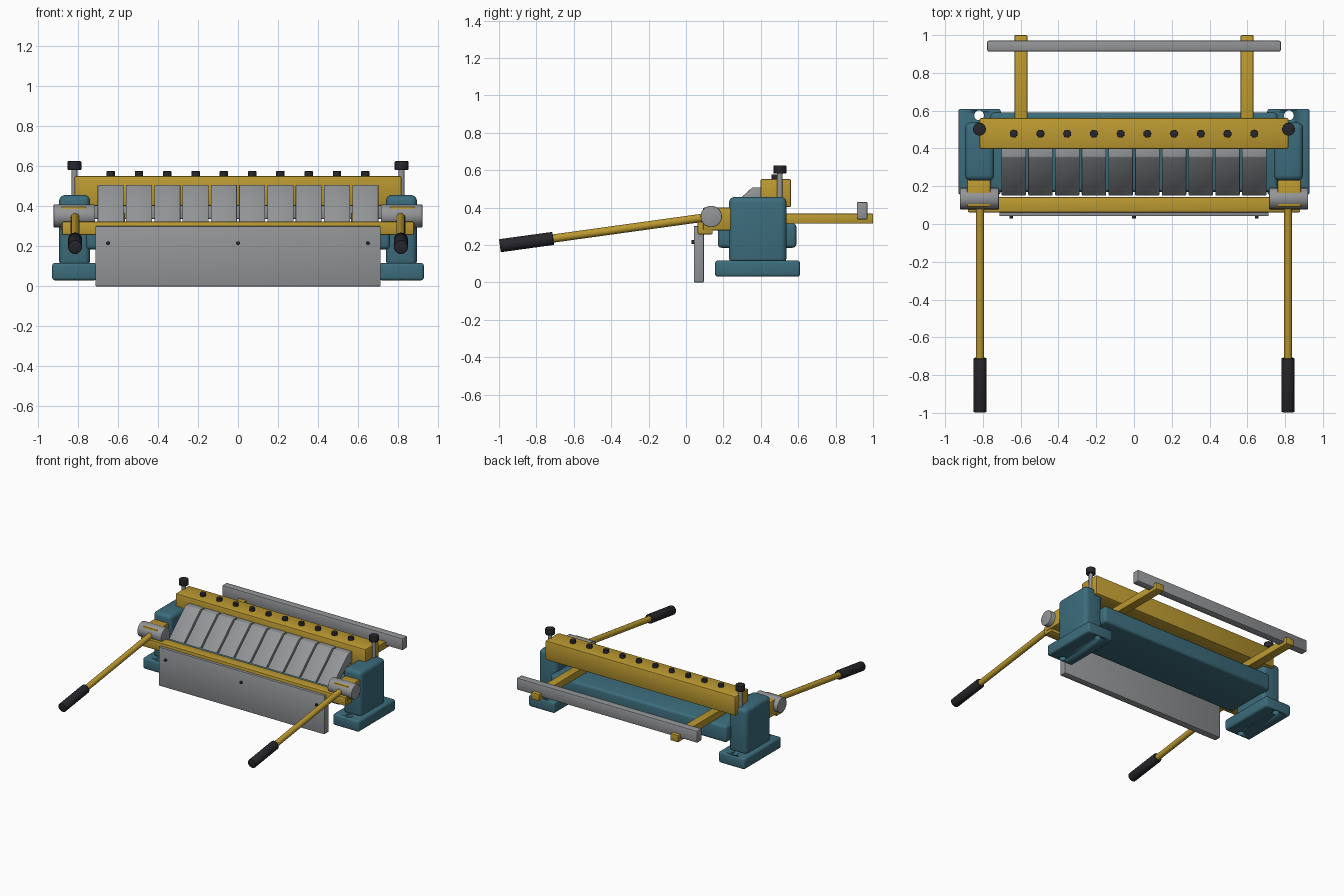
import bpy, bmesh, math
from mathutils import Vector

if "Cube" in bpy.data.objects:
    bpy.data.objects.remove(bpy.data.objects["Cube"])


def material(name, color):
    m = bpy.data.materials.new(name)
    m.diffuse_color = (*color, 1)
    m.use_nodes = True
    m.node_tree.nodes["Principled BSDF"].inputs["Base Color"].default_value = m.diffuse_color
    return m


TEAL = material("teal_paint", (0.045, 0.15, 0.2))
GOLD = material("yellow_paint", (0.5, 0.32, 0.03))
BLACK = material("black", (0.02, 0.02, 0.025))
STEEL = material("steel", (0.29, 0.3, 0.31))


def finish(name, bm, mat, bevel=0.0, segments=2):
    if bevel:
        edges = [e for e in bm.edges if e.calc_face_angle(0) > 0.6]
        bmesh.ops.bevel(bm, geom=edges, offset=bevel, segments=segments,
                        profile=0.5, affect='EDGES', clamp_overlap=True)
    bmesh.ops.recalc_face_normals(bm, faces=bm.faces)
    me = bpy.data.meshes.new(name)
    bm.to_mesh(me)
    bm.free()
    ob = bpy.data.objects.new(name, me)
    bpy.context.collection.objects.link(ob)
    if mat:
        me.materials.append(mat)
    bpy.ops.object.select_all(action='DESELECT')
    ob.select_set(True)
    bpy.context.view_layer.objects.active = ob
    bpy.ops.object.shade_smooth_by_angle(angle=math.radians(35))
    return ob


def box(name, x, y, z, mat, bevel=0.006, segments=2):
    bm = bmesh.new()
    bmesh.ops.create_cube(bm, size=1)
    for v in bm.verts:
        v.co = [(a + b) / 2 + c * (b - a) for (a, b), c in zip((x, y, z), v.co)]
    return finish(name, bm, mat, bevel, segments)


def rod(name, p, q, r, mat, sides=24, bevel=0.0):
    p, q = Vector(p), Vector(q)
    bm = bmesh.new()
    bmesh.ops.create_cone(bm, cap_ends=True, segments=sides, radius1=r, radius2=r,
                          depth=(q - p).length)
    if bevel:
        rim = [e for e in bm.edges if e.calc_face_angle(0) > 1]
        bmesh.ops.bevel(bm, geom=rim, offset=bevel, segments=2, profile=0.5, affect='EDGES')
    turn = (q - p).to_track_quat('Z', 'Y').to_matrix().to_4x4()
    bmesh.ops.transform(bm, matrix=turn, verts=bm.verts)
    bmesh.ops.translate(bm, vec=(p + q) / 2, verts=bm.verts)
    return finish(name, bm, mat)


def prism(name, profile, x0, x1, mat, bevel):
    bm = bmesh.new()
    face = bm.faces.new([bm.verts.new((x0, y, z)) for y, z in profile])
    ext = bmesh.ops.extrude_face_region(bm, geom=[face])
    bmesh.ops.translate(bm, vec=(x1 - x0, 0, 0),
                        verts=[g for g in ext['geom'] if isinstance(g, bmesh.types.BMVert)])
    return finish(name, bm, mat, bevel)


def cut_hole(ob, x, y):
    cutter = rod("hole_cutter", (x, y, -0.1), (x, y, 0.3), 0.026, None, 20)
    cutter.hide_render = True
    mod = ob.modifiers.new("hole", 'BOOLEAN')
    mod.object = cutter
    mod.solver = 'EXACT'
    bpy.context.view_layer.objects.active = ob
    bpy.ops.object.modifier_apply(modifier=mod.name)
    bpy.data.objects.remove(cutter)


for side, s in (("left", -1), ("right", 1)):
    def span(a, b):
        return tuple(sorted((s * a, s * b)))
    X = s * 0.815

    # Foot with two bolt holes, and post
    foot = box(side + "_foot", span(0.705, 0.93), (0.155, 0.61), (0.03, 0.117), TEAL, 0.015, 3)
    cut_hole(foot, s * 0.82, 0.575)
    cut_hole(foot, s * 0.82, 0.193)
    box(side + "_post", span(0.74, 0.895), (0.23, 0.537), (0.1, 0.457), TEAL, 0.03, 4)

    # Hinge bracket and barrel
    box(side + "_hinge_bracket", span(0.76, 0.885), (0.09, 0.24), (0.278, 0.4), GOLD, 0.008)
    rod(side + "_hinge_barrel", (s * 0.715, 0.135, 0.352), (s * 0.922, 0.135, 0.352),
        0.057, STEEL, 28, 0.004)

    # Handle and grip
    rod(side + "_handle", (X, 0.11, 0.348), (X, -0.75, 0.229), 0.022, GOLD, 20)
    rod(side + "_grip", (X, -0.71, 0.235), (X, -0.995, 0.196), 0.035, BLACK, 20, 0.004)

    # Clamp adjusting screw
    rod(side + "_screw_shaft", (s * 0.818, 0.502, 0.43), (s * 0.818, 0.502, 0.59), 0.015, STEEL, 20)
    rod(side + "_screw_knob", (s * 0.818, 0.502, 0.582), (s * 0.818, 0.502, 0.626),
        0.034, BLACK, 24, 0.003)

    # Back gauge arm
    box(side + "_gauge_arm", span(0.565, 0.632), (0.4, 1.0), (0.314, 0.368), GOLD, 0.005)

# Bed and clamping beam
box("bed", (-0.76, 0.76), (0.17, 0.59), (0.185, 0.316), TEAL, 0.02, 3)
box("clamp_beam", (-0.818, 0.818), (0.398, 0.562), (0.402, 0.553), GOLD, 0.01)

# Clamp fingers, each with its bolt
finger = [(0.15, 0.322), (0.355, 0.508), (0.43, 0.508), (0.43, 0.42), (0.36, 0.42), (0.21, 0.322)]
for i in range(10):
    x = (i - 4.5) * 0.1415
    prism(f"finger_{i + 1}", finger, x - 0.065, x + 0.065, STEEL, 0.003)
    rod(f"finger_bolt_{i + 1}", (x, 0.478, 0.54), (x, 0.478, 0.576), 0.021, BLACK, 16, 0.002)

# Bending leaf: bar, apron plate and plate screws
box("leaf_bar", (-0.88, 0.88), (0.062, 0.143), (0.257, 0.324), GOLD, 0.006)
box("apron_plate", (-0.713, 0.713), (0.042, 0.095), (0.0, 0.301), STEEL, 0.004)
for i, x in enumerate((-0.65, 0, 0.65)):
    rod(f"apron_screw_{i + 1}", (x, 0.05, 0.216), (x, 0.03, 0.216), 0.01, BLACK, 12)

# Back gauge fence
box("gauge_fence", (-0.777, 0.777), (0.913, 0.971), (0.337, 0.43), STEEL, 0.008)
